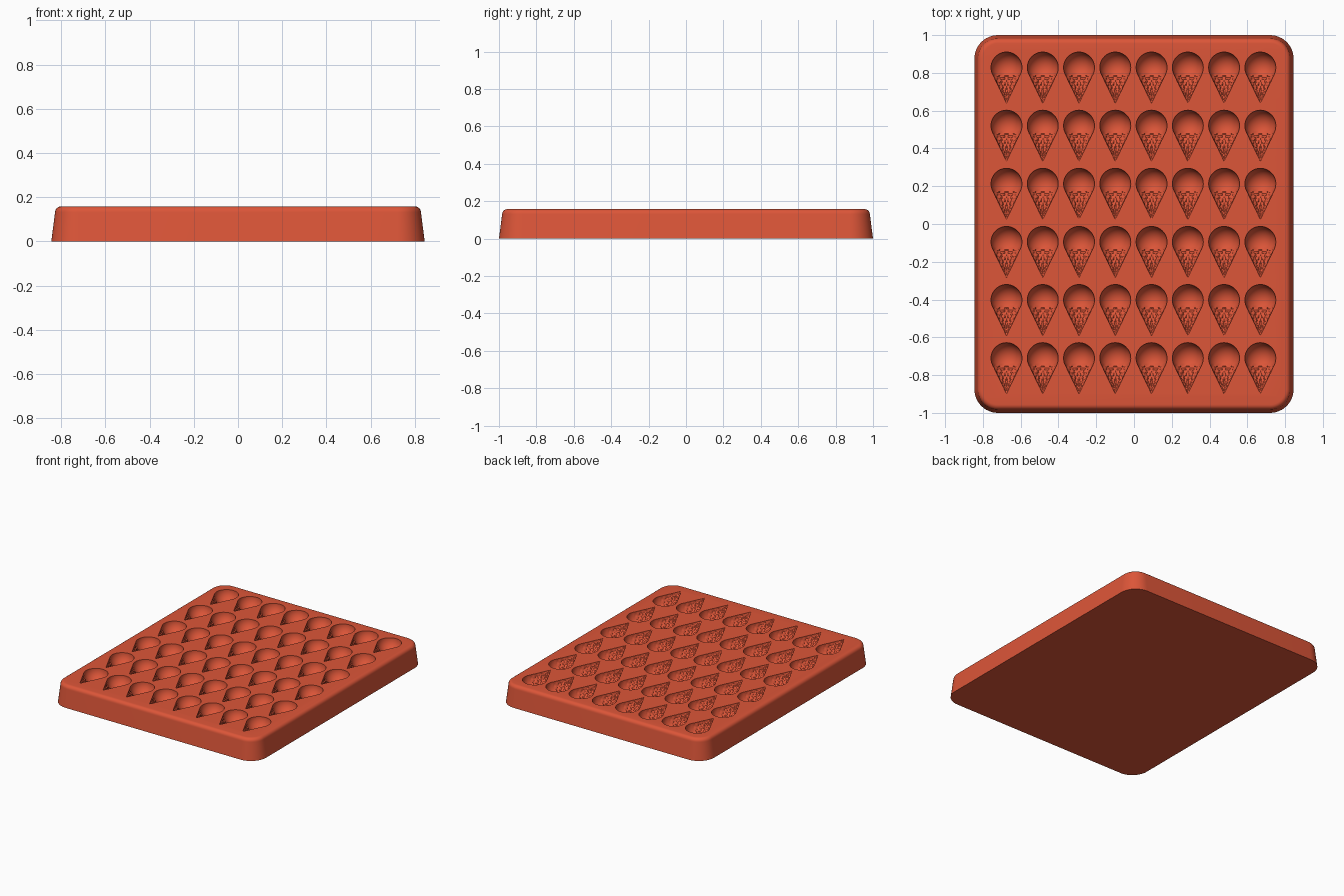
import bpy
import bmesh
from math import sin, cos, pi, sqrt, radians

cube = bpy.data.objects.get("Cube")
if cube:
    bpy.data.objects.remove(cube, do_unlink=True)

# Terracotta silicone
silicone = bpy.data.materials.new("terracotta silicone")
silicone.use_nodes = True
colour = (0.72, 0.092, 0.04, 1)
silicone.diffuse_color = colour
silicone.node_tree.nodes["Principled BSDF"].inputs["Base Color"].default_value = colour

HALF_X, HALF_Y, TOP = 0.845, 1.0, 0.158
COLS, ROWS = 8, 6
PITCH_X, PITCH_Y = 0.192, 0.3077
SCOOP, TIP = 0.082, 0.19          # scoop radius, distance from scoop centre to cone tip


def loft(bm, rings):
    """Skin closed rings of points and cap both ends."""
    loops = [[bm.verts.new(p) for p in ring] for ring in rings]
    n = len(loops[0])
    for a, b in zip(loops, loops[1:]):
        for i in range(n):
            j = (i + 1) % n
            bm.faces.new((a[i], a[j], b[j], b[i]))
    bm.faces.new(loops[0][::-1])
    bm.faces.new(loops[-1])


def make_object(name, bm):
    bmesh.ops.recalc_face_normals(bm, faces=bm.faces[:])
    mesh = bpy.data.meshes.new(name)
    bm.to_mesh(mesh)
    bm.free()
    mesh.materials.append(silicone)
    obj = bpy.data.objects.new(name, mesh)
    bpy.context.collection.objects.link(obj)
    return obj


def rounded_rect(inset, z, radius=0.125, steps=12):
    points = []
    r = radius - inset
    for k, (sx, sy) in enumerate(((1, 1), (-1, 1), (-1, -1), (1, -1))):
        for i in range(steps + 1):
            a = (k + i / steps) * pi / 2
            points.append((sx * (HALF_X - radius) + r * cos(a),
                           sy * (HALF_Y - radius) + r * sin(a), z))
    return points


# Tray body: drafted wall with a rounded top edge
bm = bmesh.new()
fillet = 0.027
rings = [rounded_rect(0, 0)]
for i in range(7):
    a = i / 6 * pi / 2
    rings.append(rounded_rect(0.017 + fillet * (1 - cos(a)), TOP - fillet * (1 - sin(a))))
loft(bm, rings)
tray = make_object("mould_tray", bm)


# Cavity cutter: scoop and waffle cone lying half sunk in the top
def cavity_rings(cx, cy, scoop_steps=14, cone_steps=28, arc=24):
    join = -SCOOP * SCOOP / TIP                    # tangent point of cone and scoop
    join_r = sqrt(SCOOP ** 2 - join ** 2)
    stations = []
    end = pi / 2 + math_asin_ratio
    for i in range(scoop_steps + 1):
        a = 0.015 + (end - 0.015) * i / scoop_steps
        stations.append((SCOOP * cos(a), SCOOP * sin(a), None))
    for i in range(1, cone_steps + 1):
        t = i / cone_steps * 0.985
        stations.append((join + (-TIP - join) * t, join_r * (1 - t), t))
    rings = []
    for dy, r, t in stations:
        ring = [(cx + r, cy + dy, TOP + 0.01)]
        for i in range(arc + 1):
            a = 0.01 + (pi - 0.02) * i / arc
            rr = r
            if t is not None:
                # two crossing spirals of ribs make the waffle
                u, v = a / pi * 5, t * 4.5
                rib = max(abs(cos(pi * (u + v))), abs(cos(pi * (u - v))))
                rr += 0.009 * (rib ** 4 - 0.6) * min(1, (1 - t) * 1.6) * sin(a) ** 0.5
            ring.append((cx + rr * cos(a), cy + dy, TOP - rr * sin(a)))
        ring.append((cx - r, cy + dy, TOP + 0.01))
        rings.append(ring)
    return rings


math_asin_ratio = 0.4459                           # angle of the tangent point past the equator

bm = bmesh.new()
for col in range(COLS):
    for row in range(ROWS):
        x = -0.003 + (col - (COLS - 1) / 2) * PITCH_X
        y = 0.059 + (row - (ROWS - 1) / 2) * PITCH_Y
        loft(bm, cavity_rings(x, y))
cutter = make_object("cavity_cutter", bm)
cutter.hide_render = True

# Sink the cavities into the tray
cut = tray.modifiers.new("cavities", "BOOLEAN")
cut.operation = "DIFFERENCE"
cut.solver = "EXACT"
cut.object = cutter
bpy.context.view_layer.objects.active = tray
tray.select_set(True)
cutter.select_set(False)
bpy.ops.object.modifier_apply(modifier=cut.name)
bpy.data.objects.remove(cutter, do_unlink=True)
bpy.ops.object.shade_smooth_by_angle(angle=radians(35))
